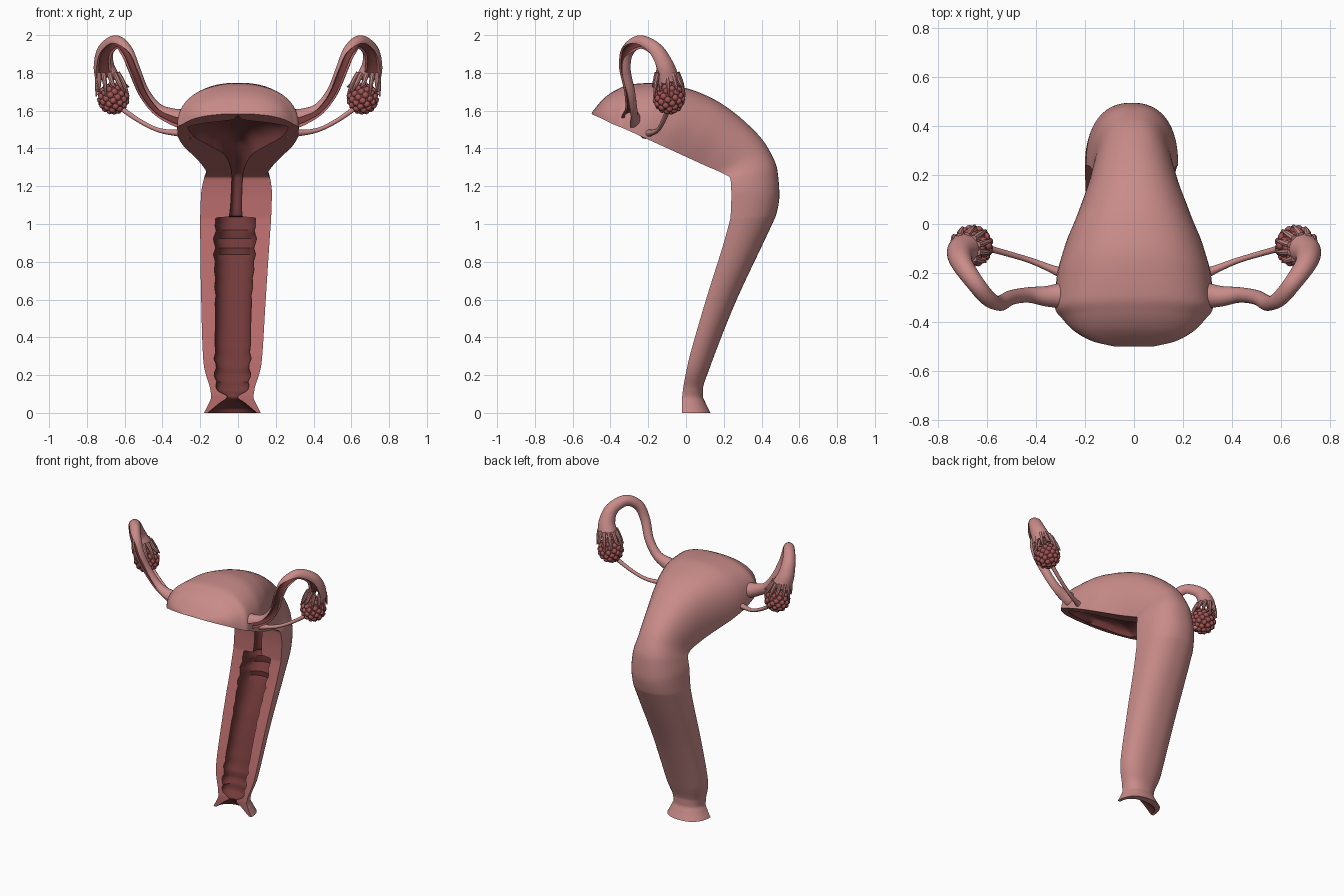
import bpy, bmesh, math
from mathutils import Vector

if "Cube" in bpy.data.objects:
    bpy.data.objects.remove(bpy.data.objects["Cube"])


def material(name, rgb):
    m = bpy.data.materials.new(name)
    m.diffuse_color = (*rgb, 1)
    m.use_nodes = True
    m.node_tree.nodes["Principled BSDF"].inputs["Base Color"].default_value = m.diffuse_color
    return m


SKIN = material("pink skin", (0.58, 0.26, 0.25))
CUT = material("red cut face", (0.47, 0.145, 0.145))
CAVITY = material("dark red lining", (0.17, 0.042, 0.042))
OVARY = material("ovary red", (0.36, 0.09, 0.09))


def interp(rows, steps, limited=False):
    """Smooth rows of numbers; limited tangents never overshoot."""
    def tangent(i, k):
        a = rows[i][k] - rows[max(i - 1, 0)][k]
        b = rows[min(i + 1, len(rows) - 1)][k] - rows[i][k]
        if i in (0, len(rows) - 1):
            return a + b
        if limited:
            return 2 * a * b / (a + b) if a * b > 0 else 0
        return (a + b) / 2
    out = []
    for i in range(len(rows) - 1):
        for s in range(steps + (i == len(rows) - 2)):
            t = s / steps
            h1, h2 = t**3 - 2 * t**2 + t, t**3 - t**2
            h = 3 * t**2 - 2 * t**3
            out.append([rows[i][k] * (1 - h) + rows[i + 1][k] * h
                        + tangent(i, k) * h1 + tangent(i + 1, k) * h2
                        for k in range(len(rows[0]))])
    return out


def finish(bm, name, mats, mirror=False, angle=40):
    bmesh.ops.recalc_face_normals(bm, faces=bm.faces[:])
    me = bpy.data.meshes.new(name)
    bm.to_mesh(me)
    bm.free()
    ob = bpy.data.objects.new(name, me)
    bpy.context.collection.objects.link(ob)
    for m in mats:
        me.materials.append(m)
    bpy.ops.object.select_all(action='DESELECT')
    ob.select_set(True)
    bpy.context.view_layer.objects.active = ob
    bpy.ops.object.shade_smooth_by_angle(angle=math.radians(angle))
    if mirror:
        ob.modifiers.new("mirror", 'MIRROR')
    return ob


def loft(bm, rings, rule=lambda k: 0, cap=0):
    vs = [[bm.verts.new(p) for p in r] for r in rings]
    n = len(vs[0])
    for a, b in zip(vs, vs[1:]):
        for k in range(n):
            f = bm.faces.new((a[k], a[(k + 1) % n], b[(k + 1) % n], b[k]))
            f.material_index = rule(k)
    for r in (vs[0], vs[-1]):
        bm.faces.new(r).material_index = cap


N = 28  # points on each arc of an open C-shaped section


def c_rule(k):
    return 0 if k < N - 1 else 2 if N <= k < 2 * N - 1 else 1


# Vagina, cervix and womb: back half of a hollow body, front cut away
# cut y, cut z, back y, back z, half width, cavity half width
vagina = [
    (-.02, 0, .13, 0, .15, .13),
    (-.02, .05, .105, .05, .125, .07),
    (-.02, .085, .09, .09, .112, .028),
    (-.015, .13, .09, .13, .118, .085),
    (.01, .26, .13, .25, .153, .092),
    (.10, .58, .26, .58, .17, .095),
    (.20, .90, .41, .90, .183, .108),
    (.235, 1.03, .475, 1.04, .188, .105),
]
womb = [
    (.236, 1.04, .478, 1.05, .188, .035),
    (.24, 1.15, .495, 1.15, .188, .028),
    (.235, 1.24, .485, 1.28, .175, .028),
    (.19, 1.27, .43, 1.41, .163, .03),
    (.10, 1.31, .32, 1.535, .187, .04),
    (-.02, 1.365, .15, 1.66, .24, .07),
    (-.13, 1.415, 0, 1.72, .29, .15),
    (-.24, 1.465, -.15, 1.748, .318, .235),
    (-.34, 1.51, -.29, 1.74, .322, .265),
    (-.39, 1.53, -.36, 1.715, .29, .2),
    (-.44, 1.555, -.43, 1.67, .24, .02),
    (-.48, 1.573, -.475, 1.62, .165, .005),
    (-.50, 1.582, -.497, 1.592, .08, .002),
]
rings = []
for cy, cz, by, bz, w, wi in interp(vagina + womb, 8, True):
    cx = -.03 * max(0, 1 - (cz / 1.35)**2)
    f = min(6.5 * wi, .68 if cz < 1.2 else .35)
    if .16 < cz < .98:  # folds of the lining
        wi += .007 * math.sin(cz * 70)
        f += .05 * math.sin(cz * 70)
    ring = []
    for wid, dep, order in ((w, 1, range(N)), (wi, f, range(N - 1, -1, -1))):
        for k in order:
            a = math.pi * k / (N - 1)
            c, s = math.cos(a), max(math.sin(a), 0)
            x = cx + wid * math.copysign(abs(c) ** .85, c)
            d = dep * s ** .85
            ring.append((x, cy + (by - cy) * d, cz + (bz - cz) * d))
    rings.append(ring)
bm = bmesh.new()
loft(bm, rings, c_rule)
finish(bm, "womb_and_vagina", [SKIN, CUT, CAVITY])


def frames(rows, ref):
    pts = [Vector(r[:3]) for r in rows]
    for i, p in enumerate(pts):
        t = (pts[min(i + 1, len(pts) - 1)] - pts[max(i - 1, 0)]).normalized()
        u = (ref - t * ref.dot(t)).normalized()
        yield p, u, t.cross(u), rows[i][3]


def rod(bm, rows, sides=10, steps=5):
    rs = []
    for p, u, v, r in frames(interp(rows, steps), Vector((.31, -.8, .5))):
        rs.append([p + (u * math.cos(a) + v * math.sin(a)) * r
                   for a in (math.tau * k / sides for k in range(sides))])
    loft(bm, rs)


# Fallopian tubes: looped, slit open along the front, flaring at the end
tube = [(.27, -.29, 1.55, .058), (.35, -.295, 1.57, .043), (.43, -.29, 1.61, .032),
        (.50, -.30, 1.70, .03), (.55, -.325, 1.82, .032), (.59, -.31, 1.915, .034),
        (.645, -.245, 1.963, .036), (.70, -.165, 1.92, .043),
        (.71, -.12, 1.84, .054), (.69, -.10, 1.765, .066)]
rings = []
for p, u, v, r in frames(interp(tube, 8), Vector((0, -.7, -.7))):
    ring = []
    for rad, order in ((r, range(N)), (r * .65, range(N - 1, -1, -1))):
        for k in order:
            a = .8 + (math.tau - 1.6) * k / (N - 1)
            ring.append(p + (u * math.cos(a) + v * math.sin(a)) * rad)
    rings.append(ring)
bm = bmesh.new()
loft(bm, rings, c_rule)
finish(bm, "fallopian_tubes", [SKIN, CUT, CAVITY], True)

# Fimbriae: tapered fingers reaching over the ovary
bm = bmesh.new()
for i in range(11):
    a = math.tau * i / 11
    c, s = math.cos(a), math.sin(a)
    low = 1.675 + .025 * (i % 3)
    rod(bm, [(.69 + .054 * c, -.10 + .054 * s, 1.80, .014),
             (.675 + .072 * c, -.095 + .072 * s, 1.745, .012),
             (.662 + .088 * c, -.09 + .086 * s, low, .004)], 8)
finish(bm, "fimbriae", [SKIN], True)

# Ovaries: clusters of small bumps around a core
centre = Vector((.66, -.09, 1.665))
bm = bmesh.new()


def ball(pos, r, detail):
    verts = bmesh.ops.create_icosphere(bm, subdivisions=detail, radius=r)["verts"]
    bmesh.ops.translate(bm, verts=verts, vec=pos)


ball(centre, .074, 3)
for i in range(62):
    z = 1 - (2 * i + 1) / 62
    a, q = i * 2.4, math.sqrt(1 - z * z)
    ball(centre + Vector((q * math.cos(a), q * math.sin(a), z)) * .069, .0185, 2)
finish(bm, "ovaries", [OVARY], True)

# Ovarian ligaments: thin cords from womb to ovary
bm = bmesh.new()
rod(bm, [(.25, -.215, 1.485, .035), (.32, -.19, 1.482, .018), (.42, -.15, 1.497, .012),
         (.52, -.12, 1.545, .012), (.63, -.09, 1.62, .014)], 12, 8)
finish(bm, "ovarian_ligaments", [SKIN], True)
